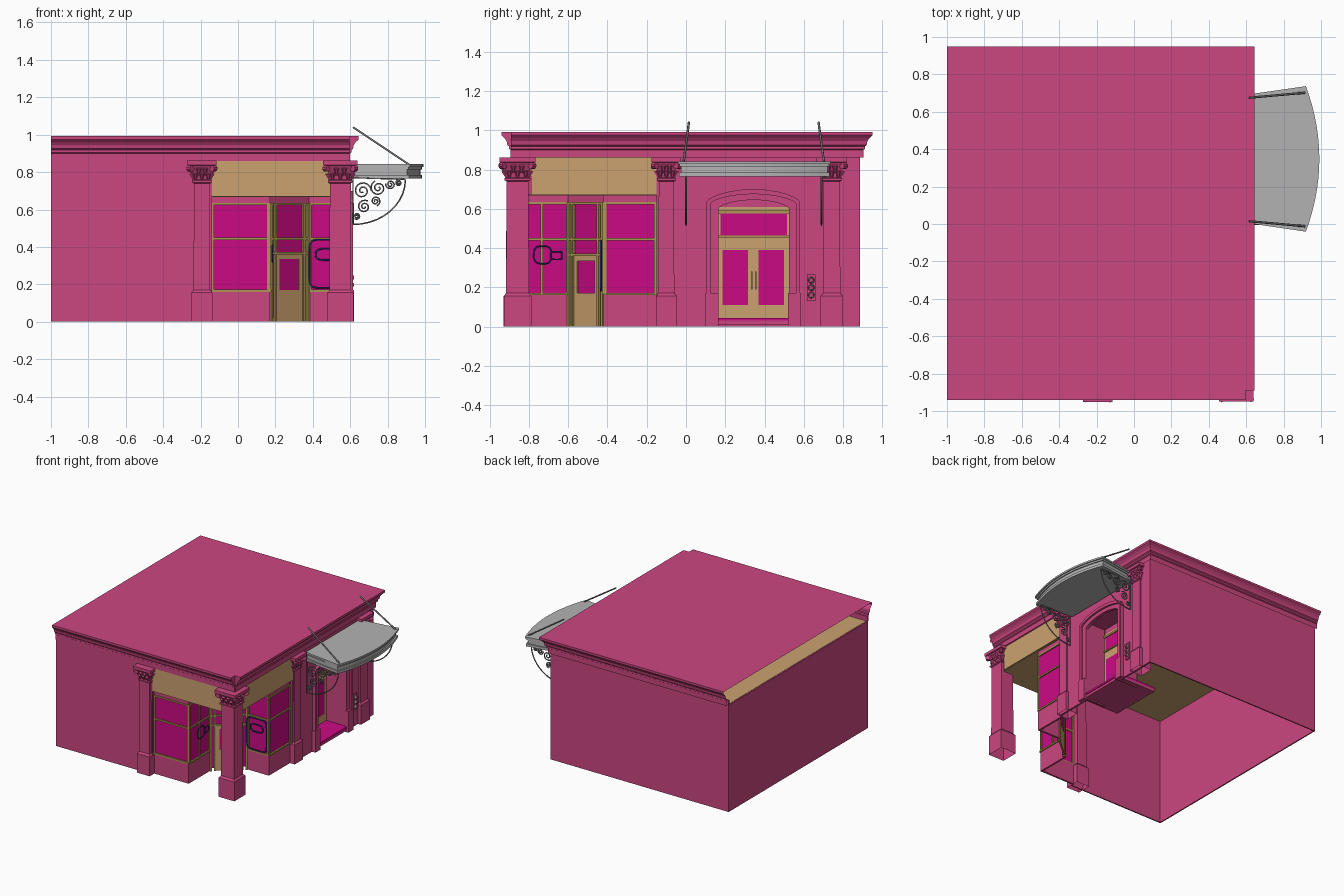
import bpy, bmesh, math
from mathutils import Matrix, Vector

if "Cube" in bpy.data.objects:
    bpy.data.objects.remove(bpy.data.objects["Cube"])


def material(name, r, g, b):
    m = bpy.data.materials.new(name)
    m.use_nodes = True
    m.diffuse_color = (r, g, b, 1)
    m.node_tree.nodes["Principled BSDF"].inputs["Base Color"].default_value = (r, g, b, 1)
    return m


PINK = material("wall pink", .6, .062, .215)
GLASS = material("glass magenta", .6, .003, .23)
TAN = material("panel tan", .6, .36, .16)
FRAME = material("frame olive", .42, .31, .09)
GREY = material("canopy grey", .45, .45, .45)
IRON = material("iron grey", .2, .2, .2)
NAVY = material("sign navy", .03, .04, .22)

parts = {}


def mesh_for(name, mat):
    return parts.setdefault(name, (bmesh.new(), mat))[0]


def box(name, mat, x0, x1, y0, y1, z0, z1, frame=Matrix()):
    size = Matrix.Diagonal((x1 - x0, y1 - y0, z1 - z0, 1))
    place = Matrix.Translation(((x0 + x1) / 2, (y0 + y1) / 2, (z0 + z1) / 2))
    bmesh.ops.create_cube(mesh_for(name, mat), size=1, matrix=frame @ place @ size)


def prism(name, mat, pts, to3d, a, b):
    """Extrude a 2D outline from depth a to depth b."""
    bm = mesh_for(name, mat)
    lo = [bm.verts.new(to3d(p, a)) for p in pts]
    hi = [bm.verts.new(to3d(p, b)) for p in pts]
    bm.faces.new(lo)
    bm.faces.new(hi)
    for i in range(len(pts)):
        j = (i + 1) % len(pts)
        bm.faces.new((lo[i], lo[j], hi[j], hi[i]))


def loft(name, mat, rings, closed=True):
    """Skin a stack of rings and cap the top one."""
    bm = mesh_for(name, mat)
    rows = [[bm.verts.new(p) for p in ring] for ring in rings]
    n = len(rows[0])
    for a, b in zip(rows, rows[1:]):
        for i in range(n if closed else n - 1):
            j = (i + 1) % n
            bm.faces.new((a[i], a[j], b[j], b[i]))
    bm.faces.new(rows[-1])


def tube(name, mat, paths, radius):
    curve = bpy.data.curves.new(name, "CURVE")
    curve.dimensions = "3D"
    curve.bevel_depth = radius
    curve.bevel_resolution = 1
    curve.use_fill_caps = True
    for path in paths:
        s = curve.splines.new("POLY")
        s.points.add(len(path) - 1)
        for pt, co in zip(s.points, path):
            pt.co = (*co, 1)
    curve.materials.append(mat)
    bpy.context.collection.objects.link(bpy.data.objects.new(name, curve))


def on_x(p, d):
    return (d, p[0], p[1])


def on_z(p, d):
    return (p[0], p[1], d)


# Outer walls, open underneath
box("left_wall", PINK, -1, -.99, -.89, .885, 0, .86)
box("back_wall", PINK, -1, .59, .875, .885, 0, .9)
box("front_wall", PINK, -1, -.14, -.89, -.88, 0, .9)
box("ceiling", TAN, -.99, .58, -.88, .875, .857, .862)


def arch(y0, y1, spring, crown, n=12):
    mid, half = (y0 + y1) / 2, (y1 - y0) / 2
    top = [(mid - half * math.cos(math.pi * i / n),
            spring + (crown - spring) * math.sin(math.pi * i / n) ** 1.3) for i in range(n + 1)]
    return [(y0, 0)] + top + [(y1, 0)]


# Right wall with arched doorway and its surround
opening = arch(.165, .525, .6, .645)
prism("right_wall", PINK, [(-.15, 0), (-.15, .9), (.885, .9), (.885, 0)] + opening[::-1], on_x, .575, .59)
prism("arch_surround", PINK, arch(.12, .565, .63, .685) + opening[::-1], on_x, .59, .6)
prism("arch_moulding", PINK, arch(.105, .58, .635, .7) + arch(.125, .56, .625, .675)[::-1], on_x, .59, .615)
for y in (.1, .52):
    box("arch_plinths", PINK, .59, .62, y, y + .065, 0, .17)

# Recessed vestibule and double door
for y in (.155, .525):
    box("vestibule_sides", PINK, .42, .58, y, y + .01, 0, .66)
box("vestibule_top", PINK, .42, .58, .16, .53, .65, .66)
box("vestibule_back", PINK, .405, .415, .16, .53, .6, .66)
box("door_step", GLASS, .27, .605, .13, .555, .03, .045)
box("door_step_riser", PINK, .27, .6, .13, .555, .01, .03)
box("double_door", TAN, .405, .42, .165, .525, .045, .61)
box("transom_glass", GLASS, .42, .423, .175, .515, .465, .575)
for y in (.185, .37):
    box("door_panes", GLASS, .42, .423, y, y + .13, .11, .39)
for y in (.33, .352):
    box("door_handles", FRAME, .42, .435, y, y + .008, .19, .28)
box("transom_rail", FRAME, .42, .43, .165, .525, .575, .59)
box("transom_rail", FRAME, .42, .43, .165, .525, .455, .465)

# Sign band spanning the recessed corner
box("front_sign_band", TAN, -.14, .5, -.89, -.875, .67, .86)
box("right_sign_band", TAN, .575, .59, -.79, -.14, .67, .86)
box("recess_soffit", TAN, -.14, .58, -.88, -.15, .668, .674)


# Shopfront, one run for each straight stretch
def run(p, q):
    p, q = Vector(p), Vector(q)
    d = q - p
    turn = Matrix.Rotation(math.atan2(d.y, d.x), 4, "Z")
    return Matrix.Translation((p.x, p.y, 0)) @ turn, d.length


def window(p, q, mullions=()):
    m, w = run(p, q)
    box("shopfront_base", PINK, 0, w, 0, .015, 0, .165, m)
    box("shopfront_sill", FRAME, 0, w, -.008, .015, .16, .172, m)
    box("shopfront_head", PINK, 0, w, 0, .015, .635, .67, m)
    box("shopfront_glass", GLASS, 0, w, .004, .008, .17, .635, m)
    for z in (.438, .623):
        box("shopfront_bars", FRAME, 0, w, -.006, .014, z, z + .012, m)
    for x in (0, w - .012, *mullions):
        box("shopfront_posts", FRAME, x, x + .012, -.006, .014, .17, .635, m)


corner = [(-.14, -.87), (.17, -.87), (.17, -.6), (.38, -.42), (.57, -.42), (.57, -.15)]
window(corner[0], corner[1])
window(corner[1], corner[2], (.13,))
window(corner[3], corner[4])
window(corner[4], corner[5])

# Angled corner door
m, w = run(corner[2], corner[3])
box("corner_door_head", PINK, 0, w, 0, .015, .635, .67, m)
box("corner_door_glass", GLASS, 0, w, .006, .01, .02, .635, m)
for x in (0, .03, w - .045, w - .015):
    box("corner_door_posts", FRAME, x, x + .015, -.008, .015, 0, .635, m)
for z in (.36, .438, .623):
    box("corner_door_rails", FRAME, 0, w, -.008, .015, z, z + .012, m)
box("corner_door_leaf", TAN, .045, w - .045, 0, .012, 0, .17, m)
for x in (.045, w - .07):
    box("corner_door_leaf", TAN, x, x + .025, 0, .012, .17, .36, m)
box("corner_door_leaf", TAN, .045, w - .045, 0, .012, .335, .36, m)


# Window signs as plain outlines
def oval(cx, cz, rx, rz, power, place):
    pts = []
    for i in range(33):
        c, s = math.cos(i * math.pi / 16), math.sin(i * math.pi / 16)
        pts.append(place(cx + rx * math.copysign(abs(c) ** power, c),
                         cz + rz * math.copysign(abs(s) ** power, s)))
    return pts


def facing_front(u, v):
    return (u, -.434, v)


def facing_side(u, v):
    return (.184, u, v)


tube("front_sign_outline", NAVY, [oval(.47, .31, .088, .128, .3, facing_front),
                                  oval(.47, .36, .055, .03, .7, facing_front)], .005)
tube("side_sign_outline", NAVY, [oval(-.73, .365, .045, .045, .7, facing_side),
                                 oval(-.66, .362, .028, .02, .3, facing_side)], .004)


# Columns with flared leafy capitals
def column(name, cx, cy, w):
    h = w / 2
    profile = [(h, 0), (h, .155), (h - .012, .17), (h - .014, .74), (h - .004, .745), (h - .004, .755),
               (h - .014, .76), (h - .006, .8), (h + .012, .835), (h + .022, .838), (h + .022, .862)]
    loft(name, PINK, [[(cx + sx * r, cy + sy * r, z) for sx, sy in ((-1, -1), (1, -1), (1, 1), (-1, 1))]
                      for r, z in profile])
    bm = mesh_for(name + "_leaves", PINK)
    for k in range(4):
        side = Matrix.Translation((cx, cy, 0)) @ Matrix.Rotation(k * math.pi / 2, 4, "Z")
        for z, n, out in ((.775, 3, -.008), (.802, 2, .002)):
            for i in range(n):
                u = (i - (n - 1) / 2) * w * .3
                leaf = side @ Matrix.Translation((h + out, u, z)) @ Matrix.Rotation(.4, 4, "Y")
                bmesh.ops.create_cone(bm, cap_ends=True, segments=6, radius1=.006, radius2=.014,
                                      depth=.04, matrix=leaf)
        scroll = side @ Matrix.Rotation(math.pi / 4, 4, "Z") @ Matrix.Translation(
            ((h + .008) * 1.35, 0, .82)) @ Matrix.Rotation(math.pi / 2, 4, "X")
        bmesh.ops.create_cone(bm, cap_ends=True, segments=10, radius1=.018, radius2=.018,
                              depth=.025, matrix=scroll)


column("corner_column", .547, -.858, .14)
column("front_pilaster", -.193, -.872, .113)
column("right_pilaster", .56, -.1, .105)
column("rear_pilaster", .56, .742, .112)

# Entablature, cornice and roof; the left end stays open
steps = [(.004, .86), (.004, .9), (.012, .905), (.012, .918), (.02, .925), (.024, .945),
         (.036, .962), (.044, .968), (.05, .975), (.05, .992)]
loft("cornice_and_roof", PINK, [[(-1, -.89 - d, z), (.595, -.89 - d, z), (.595, -.89, z),
                                 (.595 + d, -.89, z), (.595 + d, .9 + d, z), (-1, .9 + d, z)]
                                for d, z in steps], closed=False)


# Curved entrance canopy
def canopy_outline(g):
    arc = []
    for i in range(17):
        t = i / 8 - 1
        arc.append((.915 + g + .072 * (1 - t * t), .348 + t * (.385 + g)))
    return [(.6, .01 - g)] + arc + [(.6, .687 + g)]


for g, z0, z1 in ((-.002, .765, .785), (-.012, .785, .815), (-.004, .815, .828), (.004, .828, .842)):
    prism("canopy", GREY, canopy_outline(g), on_z, z0, z1)


# Iron scroll brackets and stay rods
def spiral(cx, cz, r, y, turn):
    return [(cx + r * (1 - i / 30) * math.cos(turn + i * .45), y,
             cz + r * (1 - i / 30) * math.sin(turn + i * .45)) for i in range(27)]


for y, end in ((0, -.012), (.69, .702)):
    brace = [(.615 + .28 * math.sin(a), y, .52 + .24 * (1 - math.cos(a)))
             for a in (i * math.pi / 20 for i in range(11))]
    wall_bar = [(.615, y, .52), (.615, y, .77), (.89, y, .762)]
    scrolls = [spiral(cx, cz, r, y, turn) for cx, cz, r, turn in (
        (.665, .7, .048, 0), (.75, .715, .042, 2), (.675, .615, .036, 1),
        (.815, .735, .026, 3), (.86, .742, .018, 1), (.635, .565, .018, 4), (.735, .645, .026, 5))]
    tube("scroll_bracket", IRON, [brace, wall_bar] + scrolls, .0045)
    tube("stay_rod", IRON, [[(.615, y + (.015 if y == 0 else -.015), 1.04), (.915, end, .84)]], .006)

# Three-lamp wall plate
box("lamp_plate", PINK, .59, .6, .615, .66, .13, .265)
for z in (.16, .198, .236):
    for name, mat, r, x in (("lamp_rims", IRON, .017, .605), ("lamp_lenses", PINK, .012, .612)):
        spin = Matrix.Translation((x, .638, z)) @ Matrix.Rotation(math.pi / 2, 4, "Y")
        bmesh.ops.create_cone(mesh_for(name, mat), cap_ends=True, segments=14, radius1=r, radius2=r * .85,
                              depth=.016, matrix=spin)

# Turn the collected parts into objects
for name, (bm, mat) in parts.items():
    bmesh.ops.recalc_face_normals(bm, faces=bm.faces)
    me = bpy.data.meshes.new(name)
    bm.to_mesh(me)
    bm.free()
    me.materials.append(mat)
    bpy.context.collection.objects.link(bpy.data.objects.new(name, me))
